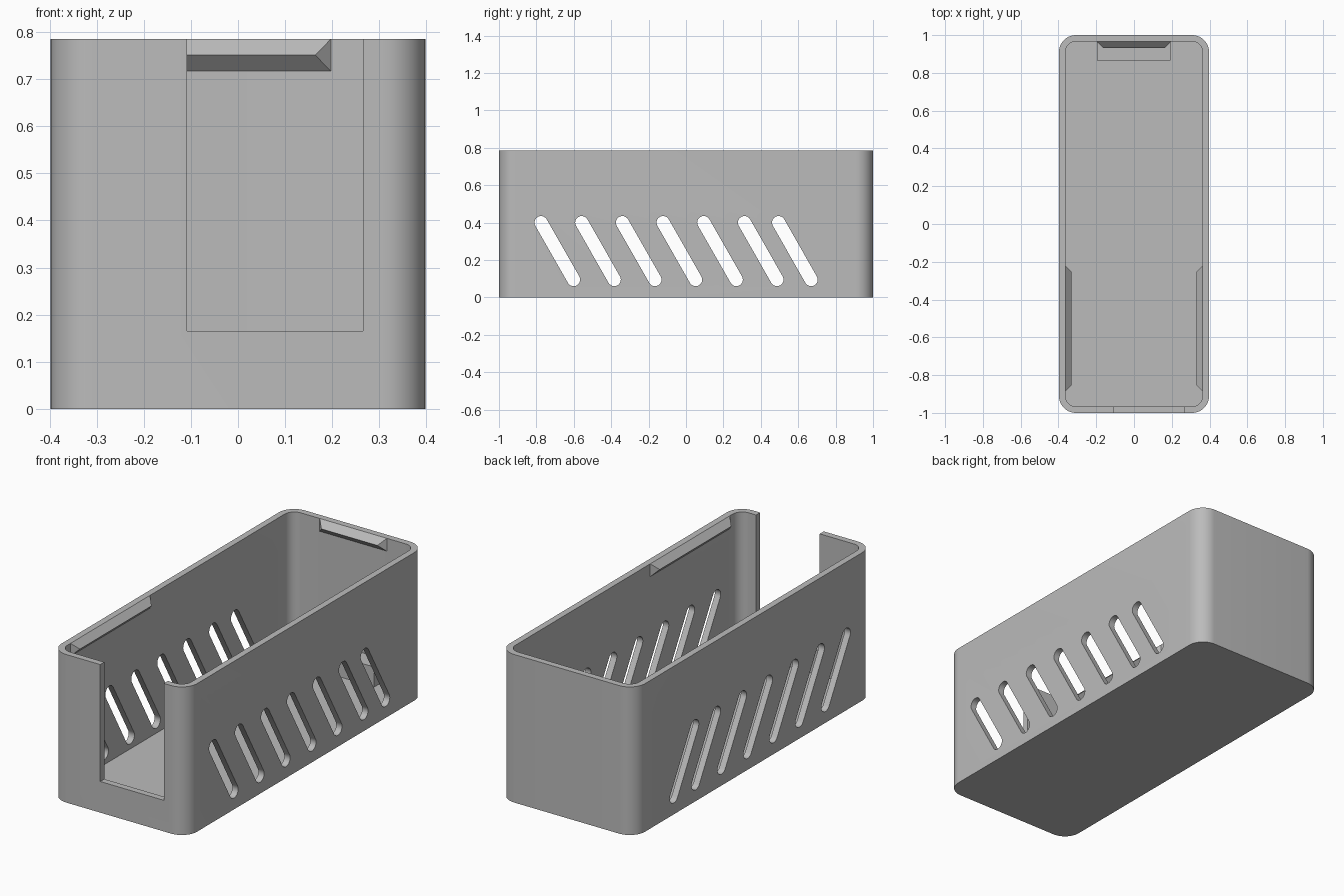
import bpy, bmesh, math
from mathutils import Matrix, Vector

if "Cube" in bpy.data.objects:
    bpy.data.objects.remove(bpy.data.objects["Cube"], do_unlink=True)

HX, HY, H = 0.3975, 1.0, 0.785      # outer half sizes and height
WALL, FLOOR = 0.034, 0.034
IX, IY = HX - WALL, HY - WALL

grey = bpy.data.materials.new("plain grey")
grey.use_nodes = True
grey.diffuse_color = (0.5, 0.5, 0.5, 1)
grey.node_tree.nodes["Principled BSDF"].inputs["Base Color"].default_value = (0.5, 0.5, 0.5, 1)


def make_object(name, bm):
    bmesh.ops.recalc_face_normals(bm, faces=bm.faces)
    mesh = bpy.data.meshes.new(name)
    bm.to_mesh(mesh)
    bm.free()
    mesh.materials.append(grey)
    ob = bpy.data.objects.new(name, mesh)
    bpy.context.collection.objects.link(ob)
    return ob


def add_prism(bm, points, direction):
    """Extrude a closed outline along a direction."""
    face = bm.faces.new([bm.verts.new(p) for p in points])
    out = bmesh.ops.extrude_face_region(bm, geom=[face])
    moved = [g for g in out["geom"] if isinstance(g, bmesh.types.BMVert)]
    bmesh.ops.translate(bm, verts=moved, vec=direction)


def rounded_rectangle(hx, hy, r, z, steps=12):
    points = []
    for q, (sx, sy) in enumerate([(1, 1), (-1, 1), (-1, -1), (1, -1)]):
        for i in range(steps + 1):
            a = math.pi / 2 * (q + i / steps)
            points.append((sx * (hx - r) + r * math.cos(a), sy * (hy - r) + r * math.sin(a), z))
    return points


def slot_outline(top, bottom, r, x, steps=12):
    """Slanted capsule in the y-z plane."""
    start = math.atan2(top[1] - bottom[1], top[0] - bottom[0]) - math.pi / 2
    points = []
    for k, c in enumerate((top, bottom)):
        for i in range(steps + 1):
            a = start + math.pi * (k + i / steps)
            points.append((x, c[0] + r * math.cos(a), c[1] + r * math.sin(a)))
    return points


def add_box(bm, low, high):
    low, high = Vector(low), Vector(high)
    size = high - low
    bmesh.ops.create_cube(bm, size=1, matrix=Matrix.Translation((low + high) / 2)
                          @ Matrix.Diagonal((*size, 1)))


# Tray body
bm = bmesh.new()
add_prism(bm, rounded_rectangle(HX, HY, 0.09, 0), (0, 0, H))
body = make_object("tray_body", bm)

# Cavity cutter
bm = bmesh.new()
add_prism(bm, rounded_rectangle(IX, IY, 0.056, FLOOR), (0, 0, H))
cavity = make_object("cavity_cutter", bm)

# Front opening and slanted vent slots through both side walls
bm = bmesh.new()
add_box(bm, (-0.108, -1.1, 0.165), (0.265, -0.9, 1.0))
for y in [-0.775 + 0.2175 * i for i in range(6)] + [0.495]:
    add_prism(bm, slot_outline((y, 0.4), (y + 0.174, 0.095), 0.035, -0.6), (1.2, 0, 0))
openings = make_object("openings_cutter", bm)

for cutter in (cavity, openings):
    cutter.hide_render = True
    mod = body.modifiers.new("cut", "BOOLEAN")
    mod.operation = "DIFFERENCE"
    mod.solver = "EXACT"
    mod.object = cutter
    bpy.context.view_layer.objects.active = body
    bpy.ops.object.modifier_apply(modifier=mod.name)
    bpy.data.objects.remove(cutter, do_unlink=True)

bpy.ops.object.select_all(action="DESELECT")
body.select_set(True)
bpy.context.view_layer.objects.active = body
bpy.ops.object.shade_smooth_by_angle(angle=math.radians(30))


def snap_ridge(name, half, location, angle):
    """Triangular ridge with tapered ends, running along local x and pointing to local -y."""
    bm = bmesh.new()
    depth, top, bottom = 0.033, H, 0.717
    mid = (top + bottom) / 2
    ends = []
    for s in (-1, 1):
        ends.append([bm.verts.new(p) for p in (
            (s * half, 0, top), (s * (half - depth), -depth, mid), (s * half, 0, bottom))])
    a, b = ends
    bm.faces.new(a)
    bm.faces.new(b)
    for i in range(3):
        j = (i + 1) % 3
        bm.faces.new((a[i], a[j], b[j], b[i]))
    ob = make_object(name, bm)
    ob.location = location
    ob.rotation_euler.z = angle


# Snap ridges inside the rim
snap_ridge("back_ridge", 0.197, (0, IY, 0), 0)
snap_ridge("left_ridge", 0.333, (IX, -0.552, 0), -math.pi / 2)
snap_ridge("right_ridge", 0.333, (-IX, -0.552, 0), math.pi / 2)

# Low stop block on the floor against the back wall
bm = bmesh.new()
add_box(bm, (-0.197, 0.865, FLOOR - 0.005), (0.193, IY + 0.005, 0.14))
make_object("floor_stop", bm)
